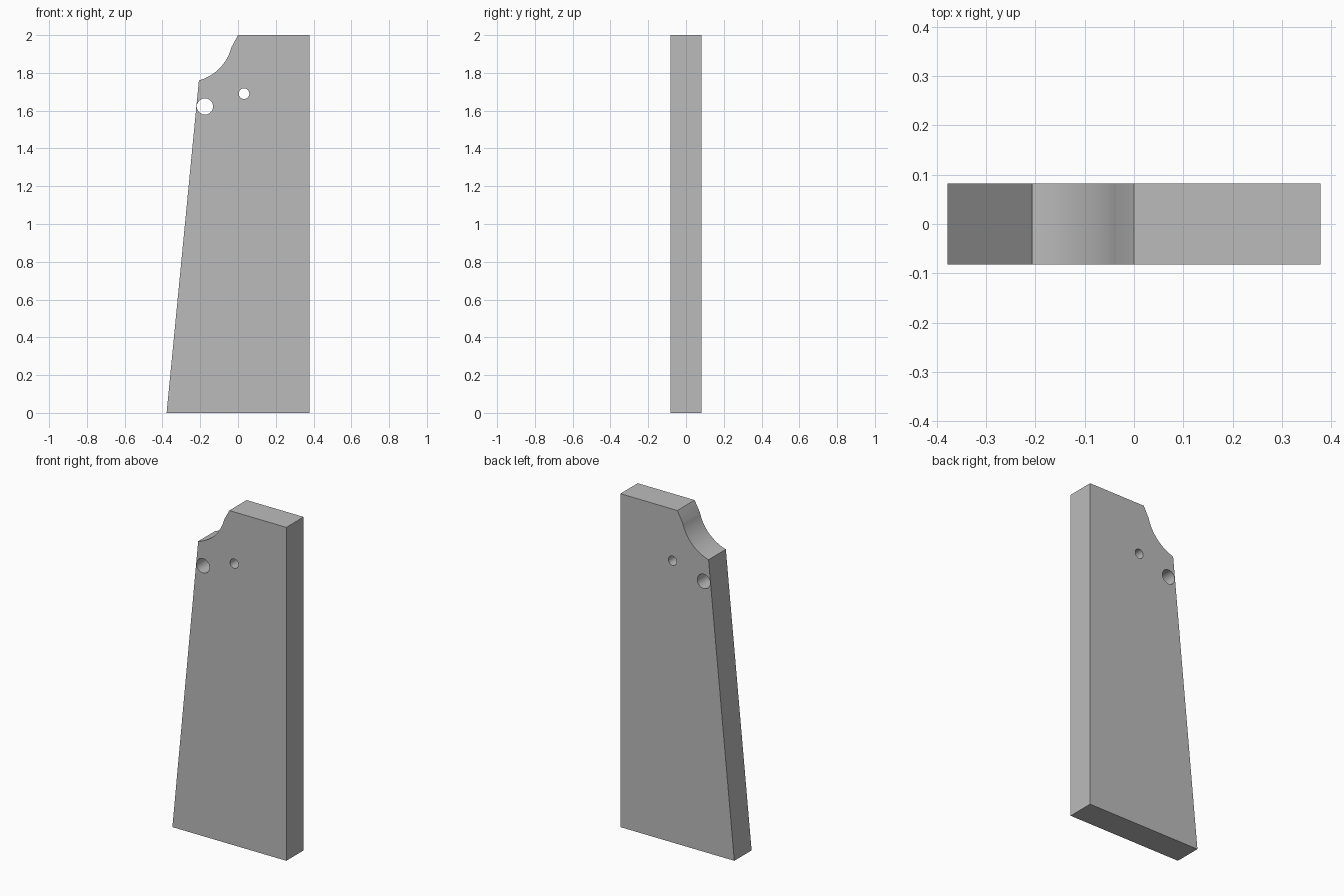
import bpy, bmesh, math
from mathutils import Vector

cube = bpy.data.objects.get("Cube")
if cube:
    bpy.data.objects.remove(cube, do_unlink=True)

HALF_DEPTH = 0.082

grey = bpy.data.materials.new("plain_grey")
grey.use_nodes = True
grey.diffuse_color = (0.5, 0.5, 0.5, 1)
grey.node_tree.nodes["Principled BSDF"].inputs["Base Color"].default_value = (0.5, 0.5, 0.5, 1)


def prism(name, outline, half_depth):
    """Extrude an (x, z) outline along y."""
    bm = bmesh.new()
    face = bm.faces.new([bm.verts.new((x, -half_depth, z)) for x, z in outline])
    moved = bmesh.ops.extrude_face_region(bm, geom=[face])["geom"]
    verts = [v for v in moved if isinstance(v, bmesh.types.BMVert)]
    bmesh.ops.translate(bm, verts=verts, vec=(0, 2 * half_depth, 0))
    bmesh.ops.recalc_face_normals(bm, faces=bm.faces)
    mesh = bpy.data.meshes.new(name)
    bm.to_mesh(mesh)
    bm.free()
    mesh.materials.append(grey)
    obj = bpy.data.objects.new(name, mesh)
    bpy.context.collection.objects.link(obj)
    return obj


def arc(start, end, sagitta, steps):
    """Points on a circular arc bulging to the right of start-to-end."""
    a, b = Vector(start), Vector(end)
    chord = b - a
    half = chord.length / 2
    radius = (half ** 2 + sagitta ** 2) / (2 * sagitta)
    out = Vector((chord.y, -chord.x)).normalized()
    centre = (a + b) / 2 + out * (sagitta - radius)
    sweep = math.asin(half / radius)
    along = chord.normalized()
    angles = [sweep * (2 * i / steps - 1) for i in range(steps + 1)]
    return [centre + radius * (along * math.sin(t) + out * math.cos(t)) for t in angles]


def circle(x, z, radius, sides=40):
    turns = [math.tau * i / sides for i in range(sides)]
    return [(x + radius * math.cos(t), z + radius * math.sin(t)) for t in turns]


# Tapered plate with a rounded, notched upper corner
shoulder = arc((-0.207, 1.76), (-0.035, 1.935), 0.033, 20)[::-1]
outline = [(-0.378, 0), (0.378, 0), (0.378, 2), (0, 2)] + shoulder
plate = prism("tapered_plate", outline, HALF_DEPTH)

# Two through holes
for name, hole in (("large_hole_cutter", (-0.175, 1.622, 0.043)),
                   ("small_hole_cutter", (0.032, 1.69, 0.028))):
    cutter = prism(name, circle(*hole), HALF_DEPTH * 2)
    cutter.hide_render = True
    cutter.hide_set(True)
    cut = plate.modifiers.new(name, "BOOLEAN")
    cut.operation = "DIFFERENCE"
    cut.solver = "EXACT"
    cut.object = cutter

# Smooth curved walls, crisp edges
bpy.ops.object.select_all(action="DESELECT")
plate.select_set(True)
bpy.context.view_layer.objects.active = plate
for modifier in list(plate.modifiers):
    bpy.ops.object.modifier_apply(modifier=modifier.name)
for name in ("large_hole_cutter", "small_hole_cutter"):
    bpy.data.objects.remove(bpy.data.objects[name], do_unlink=True)
bpy.ops.object.shade_smooth_by_angle(angle=math.radians(25))
